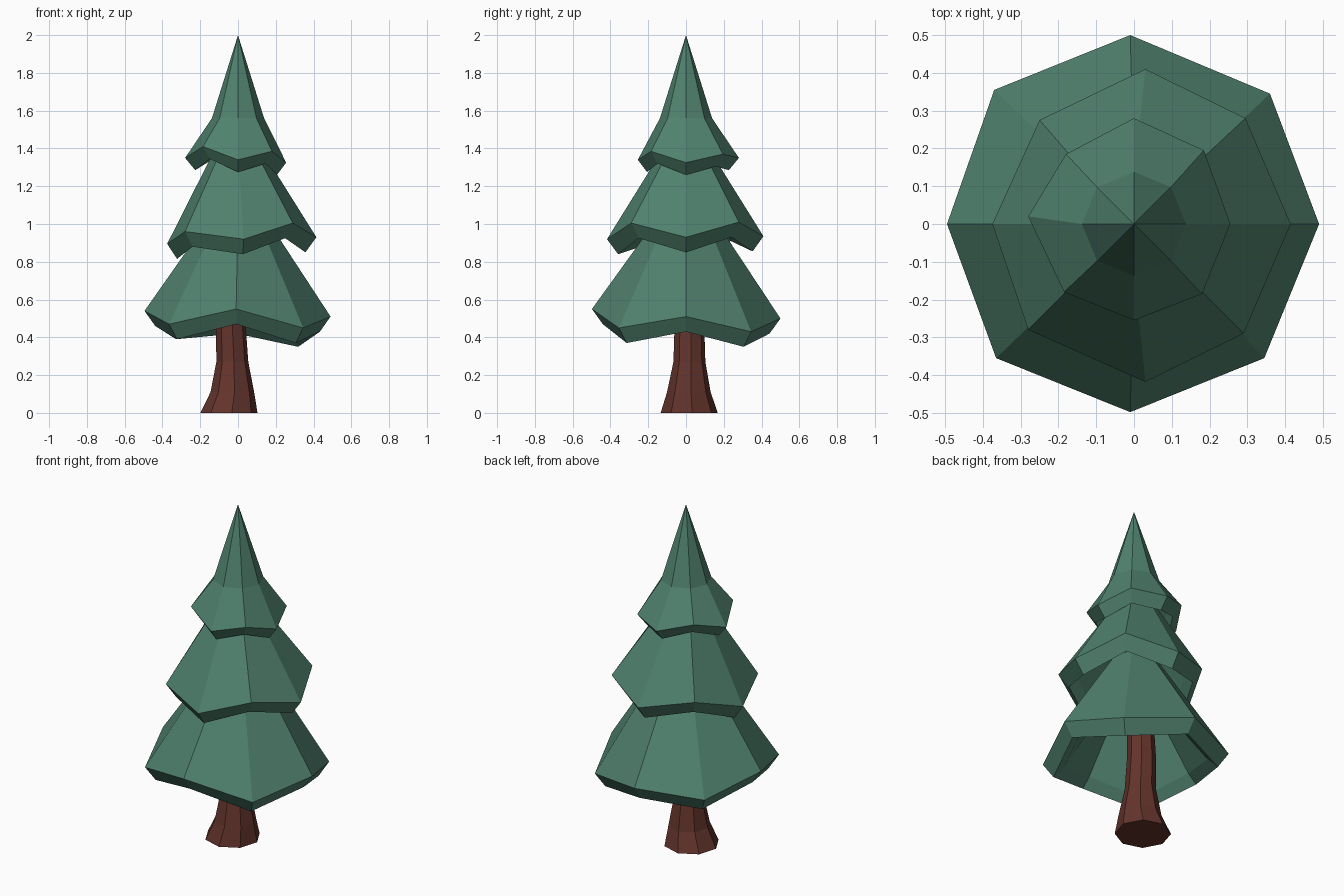
import bpy, bmesh
from math import cos, sin, tau

if "Cube" in bpy.data.objects:
    bpy.data.objects.remove(bpy.data.objects["Cube"])


def paint(name, colour):
    mat = bpy.data.materials.new(name)
    mat.diffuse_color = colour
    mat.use_nodes = True
    mat.node_tree.nodes["Principled BSDF"].inputs["Base Color"].default_value = mat.diffuse_color
    return mat


green = paint("needles", (0.08, 0.22, 0.155, 1))
brown = paint("bark", (0.127, 0.034, 0.025, 1))


def loft(name, rings, mat, cap_start, cap_end):
    """Skin a stack of rings; a ring of one point makes a tip."""
    bm = bmesh.new()
    loops = [[bm.verts.new(p) for p in ring] for ring in rings]
    for a, b in zip(loops, loops[1:]):
        n = max(len(a), len(b))
        for i in range(n):
            j = (i + 1) % n
            quad = [a[i % len(a)], a[j % len(a)], b[j % len(b)], b[i % len(b)]]
            bm.faces.new(list(dict.fromkeys(quad)))
    if cap_start:
        bm.faces.new(loops[0])
    if cap_end:
        bm.faces.new(loops[-1])
    bmesh.ops.recalc_face_normals(bm, faces=bm.faces[:])
    mesh = bpy.data.meshes.new(name)
    bm.to_mesh(mesh)
    bm.free()
    mesh.materials.append(mat)
    obj = bpy.data.objects.new(name, mesh)
    bpy.context.collection.objects.link(obj)


def circle(x, y, r, z, turn=0.0):
    return [(x + r * cos(tau * i / 8 + turn), y + r * sin(tau * i / 8 + turn), z)
            for i in range(8)]


def ring_in(rim, scale, dz):
    return [(x * scale, y * scale, z + dz) for x, y, z in rim]


def tier(name, rim, drop, lip, top, inner_top):
    """Hollow skirt of branches: outer slope, bevelled lip, inner slope."""
    rings = top + [rim, ring_in(rim, lip, -drop), ring_in(rim, lip - 0.11, -drop + 0.05),
                   inner_top]
    loft(name, rings, green, len(top[0]) > 1, True)


# Rims run anticlockwise from +x: uneven, zigzag heights
low_rim = [(0.49, 0, 0.51), (0.36, 0.345, 0.43), (-0.01, 0.5, 0.50), (-0.37, 0.355, 0.47),
           (-0.495, 0, 0.54), (-0.365, -0.355, 0.47), (-0.01, -0.498, 0.55), (0.345, -0.355, 0.45)]
mid_rim = [(0.415, 0, 0.93), (0.295, 0.28, 1.01), (0.03, 0.41, 0.935), (-0.25, 0.275, 0.99),
           (-0.375, 0, 0.895), (-0.28, -0.28, 0.96), (0.03, -0.418, 0.92), (0.29, -0.29, 1.005)]
high_rim = [(0.255, 0, 1.325), (0.185, 0.195, 1.37), (0, 0.28, 1.35), (-0.18, 0.185, 1.40),
            (-0.28, 0.02, 1.35), (-0.185, -0.18, 1.41), (0, -0.255, 1.34), (0.18, -0.185, 1.385)]

tier("lower_branches", low_rim, 0.08, 0.885, [circle(0, 0, 0.13, 1.06)], circle(0, 0, 0.07, 0.93))
tier("middle_branches", mid_rim, 0.08, 0.86, [circle(0, 0, 0.12, 1.40)], circle(0, 0, 0.09, 1.28))
tier("top_branches", high_rim, 0.065, 0.81,
     [[(0, 0, 2.0)], circle(0, 0, 0.138, 1.56)], circle(0, 0, 0.07, 1.48))

# Flared trunk, leaning slightly off centre
loft("trunk", [circle(-0.048, 0.017, 0.152, 0, 0.1), circle(-0.03, 0.015, 0.116, 0.11, 0.1),
               circle(-0.03, 0.018, 0.085, 0.27, 0.1), circle(-0.038, 0.018, 0.079, 0.46, 0.1),
               circle(-0.03, 0.01, 0.065, 0.9, 0.1)], brown, True, True)
